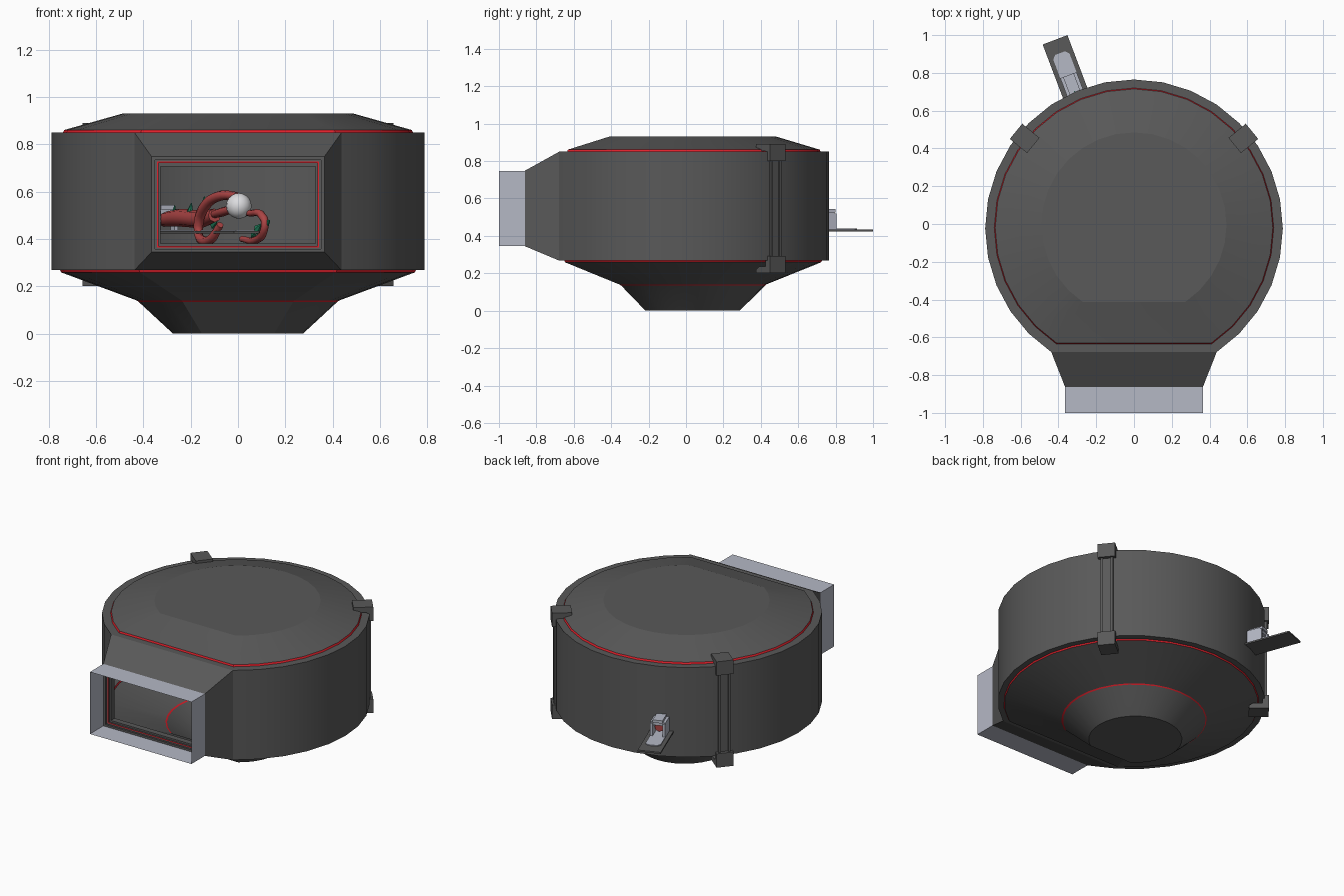
import bpy, bmesh, math
from mathutils import Vector, Matrix

if "Cube" in bpy.data.objects:
    bpy.data.objects.remove(bpy.data.objects["Cube"])


def material(name, rgb):
    m = bpy.data.materials.new(name)
    m.diffuse_color = (*rgb, 1)
    m.use_nodes = True
    m.node_tree.nodes["Principled BSDF"].inputs["Base Color"].default_value = m.diffuse_color
    return m


DARK = material("dark grey", (0.10, 0.10, 0.10))
LIGHT = material("pale blue grey", (0.46, 0.48, 0.56))
GLOW = material("bright red", (0.75, 0.015, 0.025))
SKIN = material("dull red", (0.42, 0.06, 0.06))
LEAF = material("leaf green", (0.015, 0.22, 0.11))
WHITE = material("off white", (0.72, 0.72, 0.74))


def finish(name, bm, mats, angle=12, matrix=None, recalc=True):
    if recalc:
        bmesh.ops.recalc_face_normals(bm, faces=bm.faces)
    me = bpy.data.meshes.new(name)
    bm.to_mesh(me)
    bm.free()
    for m in mats:
        me.materials.append(m)
    me.shade_smooth()
    me.set_sharp_from_angle(angle=math.radians(angle))
    ob = bpy.data.objects.new(name, me)
    bpy.context.collection.objects.link(ob)
    if matrix:
        ob.matrix_world = matrix
    return ob


def box(name, lo, hi, mat, matrix=None):
    bm = bmesh.new()
    bmesh.ops.create_cube(bm, size=1)
    lo, hi = Vector(lo), Vector(hi)
    for v in bm.verts:
        v.co = Vector((lo[i] + (v.co[i] + 0.5) * (hi[i] - lo[i]) for i in range(3)))
    return finish(name, bm, [mat], matrix=matrix)


def prism(name, pts, half, mat, matrix):
    """Profile in local x/z pushed out along local y."""
    bm = bmesh.new()
    a = [bm.verts.new((x, -half, z)) for x, z in pts]
    f = bm.faces.new(a)
    r = bmesh.ops.extrude_face_region(bm, geom=[f])
    for v in r["geom"]:
        if isinstance(v, bmesh.types.BMVert):
            v.co.y = half
    return finish(name, bm, [mat], matrix=matrix)


# Hull: 32-sided rings with the six front segments replaced by one flat chord
SEG = 360 / 32


def ring(bm, r, z, cy):
    out = []
    for k in range(27):
        a = math.radians(-90 + 3 * SEG + k * SEG)
        out.append(bm.verts.new((r * math.cos(a), cy + r * math.sin(a), z)))
    return out


# radius, height, centre y; the second number set marks the bands
profile = [(0.275, 0.0, 0.012), (0.420, 0.134, 0.003), (0.428, 0.140, 0.0),
           (0.748, 0.259, -0.025), (0.752, 0.268, -0.025), (0.788, 0.268, -0.023),
           (0.788, 0.850, -0.023), (0.740, 0.850, -0.020), (0.735, 0.861, -0.020),
           (0.490, 0.930, -0.005)]
bm = bmesh.new()
rings = [ring(bm, *p) for p in profile]
for i in range(len(rings) - 1):
    a, b = rings[i], rings[i + 1]
    for k in range(27):
        if i == 5 and k == 26:      # open front, where the window hood joins
            continue
        n = (k + 1) % 27
        f = bm.faces.new((a[k], a[n], b[n], b[k]))
        f.material_index = 1 if i in (1, 3, 7) else 0
bm.faces.new(rings[0][::-1])
bm.faces.new(rings[-1])
finish("hull", bm, [DARK, GLOW])

# Window hood: nested rectangles stepping forward, then into the opening
cx = 0.788 * math.sin(math.radians(3 * SEG))
fy = -0.023 - 0.788 * math.cos(math.radians(3 * SEG))


def loft(name, rects, mats, glow=()):
    bm = bmesh.new()
    loops = [[bm.verts.new((x, y, z)) for x, z in ((-w, lo), (w, lo), (w, hi), (-w, hi))]
             for w, lo, hi, y in rects]
    for i in range(len(loops) - 1):
        for k in range(4):
            n = (k + 1) % 4
            f = bm.faces.new((loops[i][k], loops[i][n], loops[i + 1][n], loops[i + 1][k]))
            f.material_index = 1 if i in glow else 0
    return finish(name, bm, mats, recalc=False)


loft("window_hood", [(cx, 0.268, 0.850, fy), (0.365, 0.345, 0.748, -0.862),
                     (0.350, 0.358, 0.734, -0.862), (0.350, 0.358, 0.734, -0.850),
                     (0.343, 0.364, 0.727, -0.850), (0.337, 0.370, 0.721, -0.850),
                     (0.337, 0.370, 0.721, -0.838), (0.328, 0.381, 0.707, -0.838),
                     (0.328, 0.381, 0.707, -0.80)], [DARK, GLOW], glow=(4,))
# Thin pale sleeve around the window
loft("window_sleeve", [(0.365, 0.345, 0.748, -0.862), (0.365, 0.345, 0.748, -1.0)], [LIGHT])

# Two clamps at the rear corners
for side, ang in (("right", 3.5 * SEG), ("left", 180 - 3.5 * SEG)):
    M = Matrix.Translation((0, -0.022, 0)) @ Matrix.Rotation(math.radians(ang), 4, "Z")
    cap = [(0.69, 0.89), (0.808, 0.89), (0.808, 0.80), (0.77, 0.80), (0.77, 0.855), (0.715, 0.855), (0.69, 0.872)]
    prism(side + "_clamp_top", cap, 0.052, DARK, M)
    foot = [(x, 1.092 - z) for x, z in cap]
    prism(side + "_clamp_bottom", foot, 0.052, DARK, M)
    box(side + "_clamp_strip", (0.765, -0.03, 0.28), (0.786, 0.03, 0.82), DARK, M)
    for s in (-1, 1):
        box(side + "_clamp_rail", (0.765, s * 0.03 - 0.007, 0.28),
            (0.796, s * 0.03 + 0.007, 0.82), DARK, M)

# Stretcher: local x runs inward from the outer tip, through the rear wall
T = Matrix.Translation((-0.418, 0.975, 0)) @ Matrix.Rotation(math.atan2(-0.935, 0.354), 4, "Z")
box("stretcher_board", (0, -0.07, 0.423), (1.32, 0.07, 0.433), DARK, T)
pad = bmesh.new()
outline = [(0.075, -0.028), (0.095, -0.046), (1.28, -0.046), (1.28, 0.046), (0.095, 0.046), (0.075, 0.028)]
f = pad.faces.new([pad.verts.new((x, y, 0.433)) for x, y in outline])
for g in bmesh.ops.extrude_face_region(pad, geom=[f])["geom"]:
    if isinstance(g, bmesh.types.BMVert):
        g.co.z = 0.439
finish("stretcher_pad", pad, [LIGHT], matrix=T)
# Clamp holding the feet where the stretcher meets the wall
for s in (-1, 1):
    box("foot_clamp_side", (0.2, s * 0.038 - 0.008, 0.439), (0.34, s * 0.038 + 0.008, 0.52), LIGHT, T)
box("foot_clamp_top", (0.2, -0.03, 0.525), (0.34, 0.03, 0.543), LIGHT, T)
box("foot_clamp_bridge", (0.21, -0.046, 0.505), (0.33, 0.046, 0.527), LIGHT, T)


def tube(name, pts, radius):
    cu = bpy.data.curves.new(name, "CURVE")
    cu.dimensions = "3D"
    cu.bevel_depth = 1.0
    cu.bevel_resolution = 2
    cu.resolution_u = 4
    cu.use_fill_caps = True
    sp = cu.splines.new("BEZIER")
    sp.bezier_points.add(len(pts) - 1)
    for i, (b, p) in enumerate(zip(sp.bezier_points, pts)):
        b.co = p
        b.handle_left_type = b.handle_right_type = "AUTO"
        b.radius = radius * (0.75 if i in (0, len(pts) - 1) else 1)
    cu.materials.append(SKIN)
    ob = bpy.data.objects.new(name, cu)
    bpy.context.collection.objects.link(ob)
    ob.matrix_world = T
    bpy.ops.object.select_all(action="DESELECT")
    ob.select_set(True)
    bpy.context.view_layer.objects.active = ob
    bpy.ops.object.convert(target="MESH")


# Reclining plant creature
tube("creature_body", [(0.24, 0, 0.48), (0.5, 0, 0.49), (0.75, 0, 0.485), (0.9, 0, 0.50)], 0.038)
tube("creature_neck", [(0.85, 0, 0.50), (1.0, 0, 0.515), (1.16, 0, 0.53)], 0.02)
tube("creature_left_arm", [(0.86, -0.05, 0.39), (0.84, -0.05, 0.46), (0.92, -0.05, 0.54),
                           (1.04, -0.03, 0.582), (1.17, 0, 0.582)], 0.022)
tube("creature_right_arm", [(1.2, 0.03, 0.51), (1.36, 0.05, 0.485), (1.36, 0.05, 0.44),
                            (1.26, 0.05, 0.395), (1.12, 0.04, 0.40)], 0.017)
tube("creature_lower_limb", [(0.82, -0.05, 0.43), (0.9, -0.06, 0.397), (1.02, -0.06, 0.40),
                             (1.1, -0.05, 0.46)], 0.02)
bm = bmesh.new()
bmesh.ops.create_uvsphere(bm, u_segments=16, v_segments=10, radius=0.054)
finish("creature_head", bm, [WHITE], 40, T @ Matrix.Translation((1.19, 0, 0.54)))

# Leaves: flattened cones, each with a place, a lean and a size
for x, y, z, lean, size in ((0.30, 0, 0.52, -20, 1), (0.42, 0.0, 0.52, 15, 0.9), (0.64, -0.01, 0.525, 25, 1.2),
                            (0.52, 0.045, 0.48, 60, 1), (0.80, 0.04, 0.47, 80, 1), (0.88, -0.04, 0.555, 10, 1),
                            (1.30, 0.05, 0.45, 60, 1), (1.38, 0.06, 0.47, 70, 0.9), (1.22, 0.05, 0.42, -50, 0.8)):
    bm = bmesh.new()
    bmesh.ops.create_cone(bm, cap_ends=True, segments=6, radius1=0.024 * size, radius2=0.003, depth=0.05 * size)
    finish("leaf", bm, [LEAF], 40, T @ Matrix.Translation((x, y, z))
           @ Matrix.Rotation(math.radians(lean), 4, "Y") @ Matrix.Diagonal((1, 0.6, 1, 1)))
